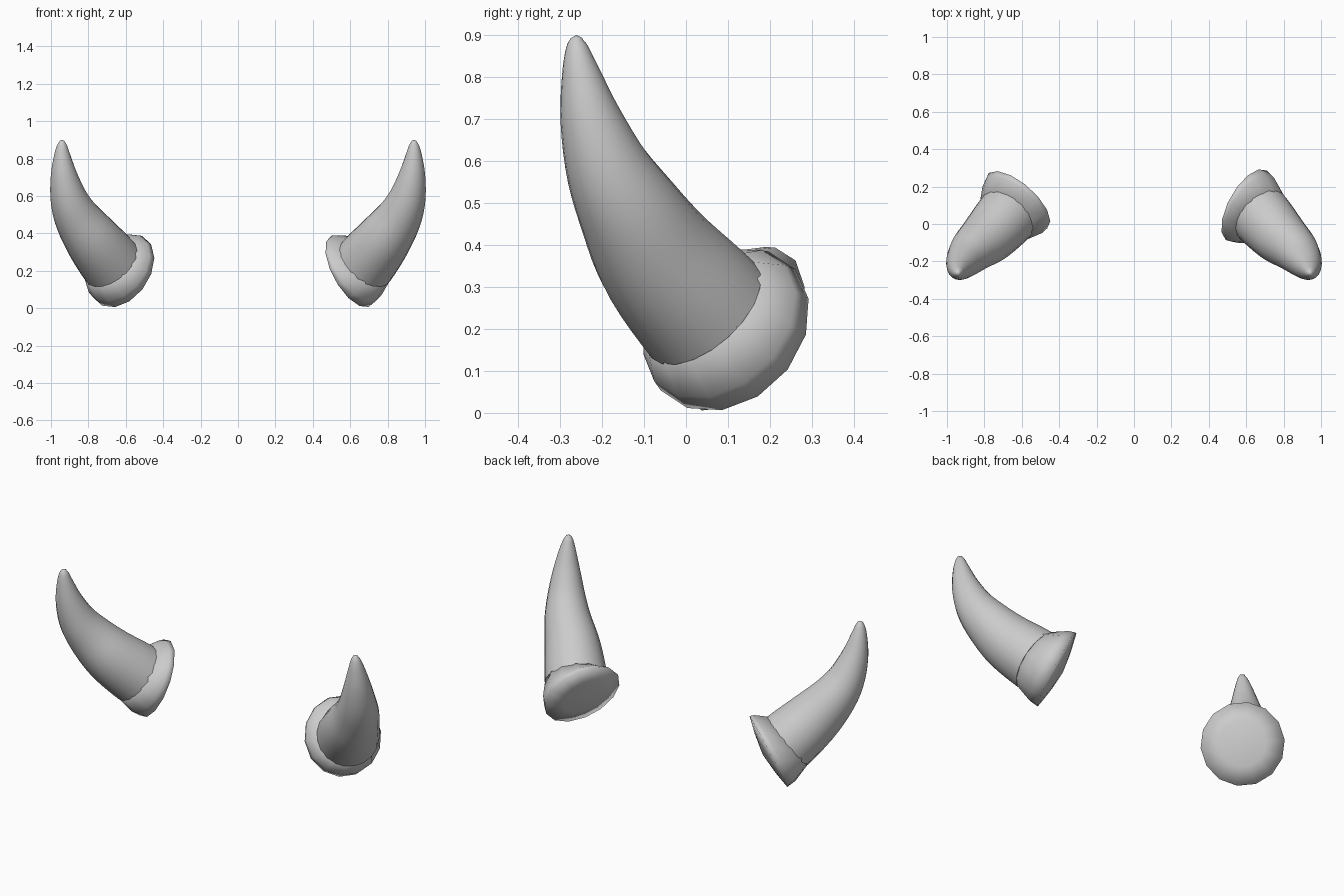
import bpy, bmesh, math
from mathutils import Vector

if "Cube" in bpy.data.objects:
    bpy.data.objects.remove(bpy.data.objects["Cube"])


def spline(a, b, c, d, t):
    # Catmull-Rom interpolation, works on vectors and numbers
    return 0.5 * (2 * b + (c - a) * t + (2 * a - 5 * b + 4 * c - d) * t * t
                  + (3 * b - a - 3 * c + d) * t ** 3)


def refine(pts, radii, steps):
    p = [pts[0] * 2 - pts[1]] + pts + [pts[-1] * 2 - pts[-2]]
    r = [radii[0]] + radii + [radii[-1]]
    out_p, out_r = [], []
    for i in range(1, len(p) - 2):
        for k in range(steps):
            t = k / steps
            out_p.append(spline(*p[i - 1:i + 3], t))
            out_r.append(spline(*r[i - 1:i + 3], t))
    return out_p + [pts[-1]], out_r + [radii[-1]]


def loft(name, pts, axes, radii, sides, ref, start, end, angle):
    # round rings along a path, closed by a fan at each end
    bm = bmesh.new()
    rings = []
    for p, a, r in zip(pts, axes, radii):
        a = a.normalized()
        u = (ref - a * ref.dot(a)).normalized()
        v = a.cross(u)
        rings.append([bm.verts.new(p + r * (u * math.cos(w) + v * math.sin(w)))
                      for w in (2 * math.pi * i / sides for i in range(sides))])
    for a, b in zip(rings, rings[1:]):
        for i in range(sides):
            j = (i + 1) % sides
            bm.faces.new((a[i], a[j], b[j], b[i]))
    for ring, apex in ((rings[0], start), (rings[-1], end)):
        tip = bm.verts.new(apex)
        for i in range(sides):
            bm.faces.new((ring[i], ring[(i + 1) % sides], tip))
    bmesh.ops.recalc_face_normals(bm, faces=bm.faces[:])
    mesh = bpy.data.meshes.new(name)
    bm.to_mesh(mesh)
    bm.free()
    ob = bpy.data.objects.new(name, mesh)
    bpy.context.collection.objects.link(ob)
    bpy.ops.object.select_all(action='DESELECT')
    ob.select_set(True)
    bpy.context.view_layer.objects.active = ob
    bpy.ops.object.shade_smooth_by_angle(angle=math.radians(angle))


# horn centreline (right side) and radii
PATH = [(.680, .042, .243), (.775, -.062, .362), (.856, -.133, .478),
        (.903, -.187, .583), (.930, -.228, .705), (.940, -.251, .813),
        (.941, -.260, .872), (.941, -.261, .893)]
RADII = [.167, .150, .125, .101, .073, .045, .026, .014]

# the two collars sit at slightly different angles
COLLARS = {
    1: ("right", Vector((.60, .10, .198)), Vector((.79, -.44, .44))),
    -1: ("left", Vector((-.62, .125, .20)), Vector((-.60, -.68, .42))),
}

for s, (side, centre, axis) in COLLARS.items():
    ref = Vector((.6 * s, .8, 0))
    pts = [Vector((x * s, y, z)) for x, y, z in PATH]
    # curved, tapering horn
    p, r = refine(pts, RADII, 4)
    axes = [p[min(i + 1, len(p) - 1)] - p[max(i - 1, 0)] for i in range(len(p))]
    base = axes[0].normalized()
    loft(side + "_horn", p, axes, r, 20, ref,
         p[0] - base * .03, p[-1] + Vector((0, 0, .007)), 60)
    # flared collar with a slightly domed end
    axis.normalize()
    cp = [centre - axis * .02, centre, centre.lerp(pts[0], .35),
          pts[0] + base * .015]
    loft(side + "_collar", cp, [axis, axis, axis.lerp(base, .3), base],
         [.12, .216, .208, .163], 14, ref, centre - axis * .035, pts[0], 120)
